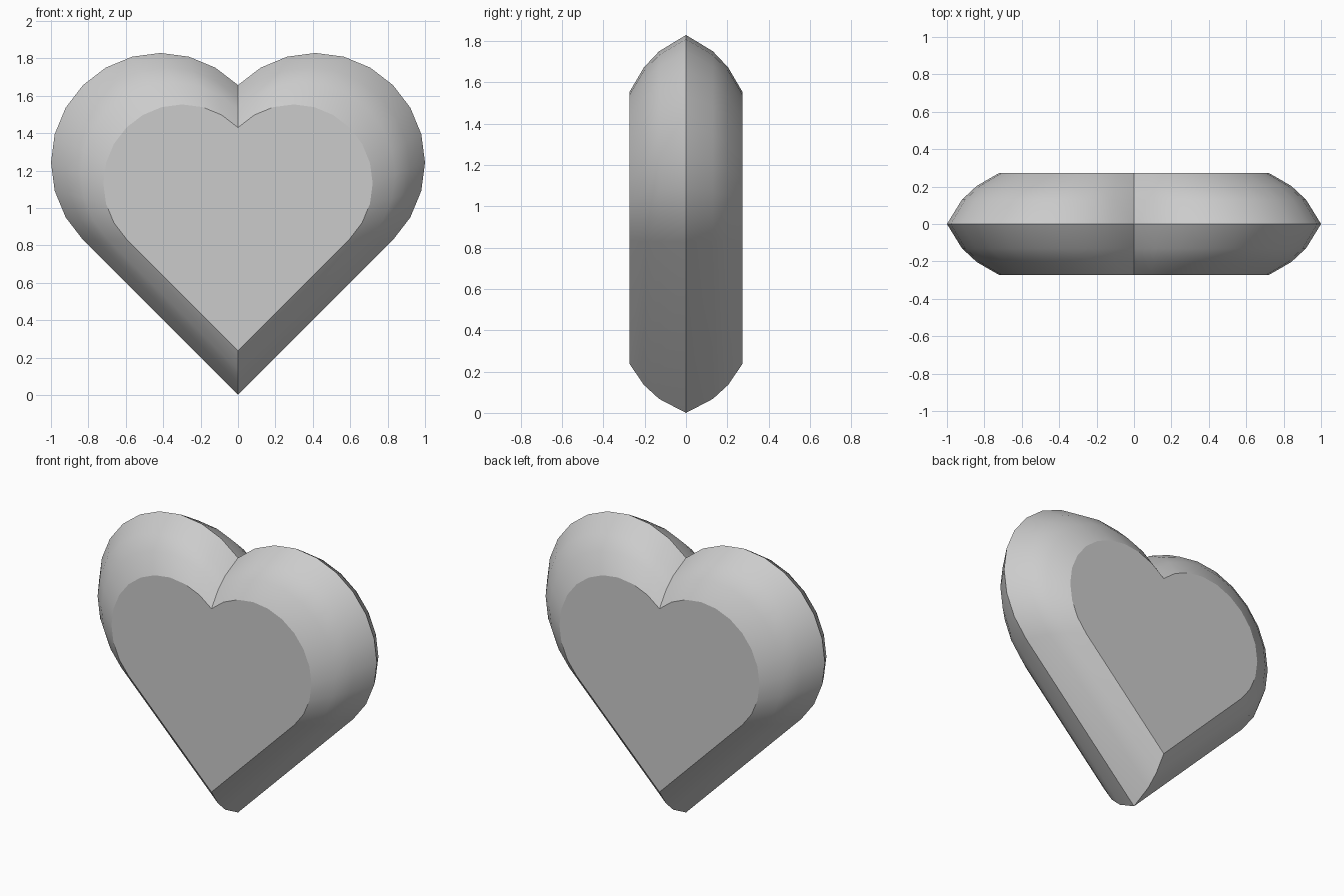
import bpy, bmesh
from math import sin, cos, pi, radians, sqrt

if "Cube" in bpy.data.objects:
    bpy.data.objects.remove(bpy.data.objects["Cube"])

# Heart outline: a square on its corner with a half circle on each upper side
A = 2 - sqrt(2)             # half-circle radius
C = A / sqrt(2)             # lobe centre x
PIVOT_Z = 0.846             # height the inner outlines shrink towards
STEPS = 12
# (depth, outline scale) from the middle seam out to the flat face
LAYERS = [(0.0, 1.0), (0.13, 0.92), (0.204, 0.84), (0.273, 0.72)]


def heart_outline():
    lobe = [(C + A * cos(t), 3 * C + A * sin(t))
            for t in (-pi / 4 + pi * i / STEPS for i in range(STEPS))]
    left = [(-x, z) for x, z in reversed(lobe)]
    return [(0, 0)] + lobe + [(0, 4 * C)] + left


bm = bmesh.new()
outline = heart_outline()
n = len(outline)


def ring(y, s):
    return [bm.verts.new((x * s, y, PIVOT_Z + (z - PIVOT_Z) * s)) for x, z in outline]


# Stack of rings from front to back, bridged with quads
sections = [(-y, s) for y, s in reversed(LAYERS)] + LAYERS[1:]
rings = [ring(y, s) for y, s in sections]
for a, b in zip(rings, rings[1:]):
    for i in range(n):
        j = (i + 1) % n
        bm.faces.new((a[i], a[j], b[j], b[i]))

# Flat front and back faces
caps = [bm.faces.new(rings[0]), bm.faces.new(rings[-1])]
bmesh.ops.recalc_face_normals(bm, faces=bm.faces)

# Smooth bevels, crisp seam, tip, notch and face borders
for f in bm.faces:
    f.smooth = f not in caps
for e in bm.edges:
    e.smooth = e.calc_face_angle() < radians(28)
for cap in caps:
    for e in cap.edges:
        e.smooth = False

mesh = bpy.data.meshes.new("heart")
bm.to_mesh(mesh)
bm.free()
heart = bpy.data.objects.new("heart", mesh)
bpy.context.collection.objects.link(heart)
